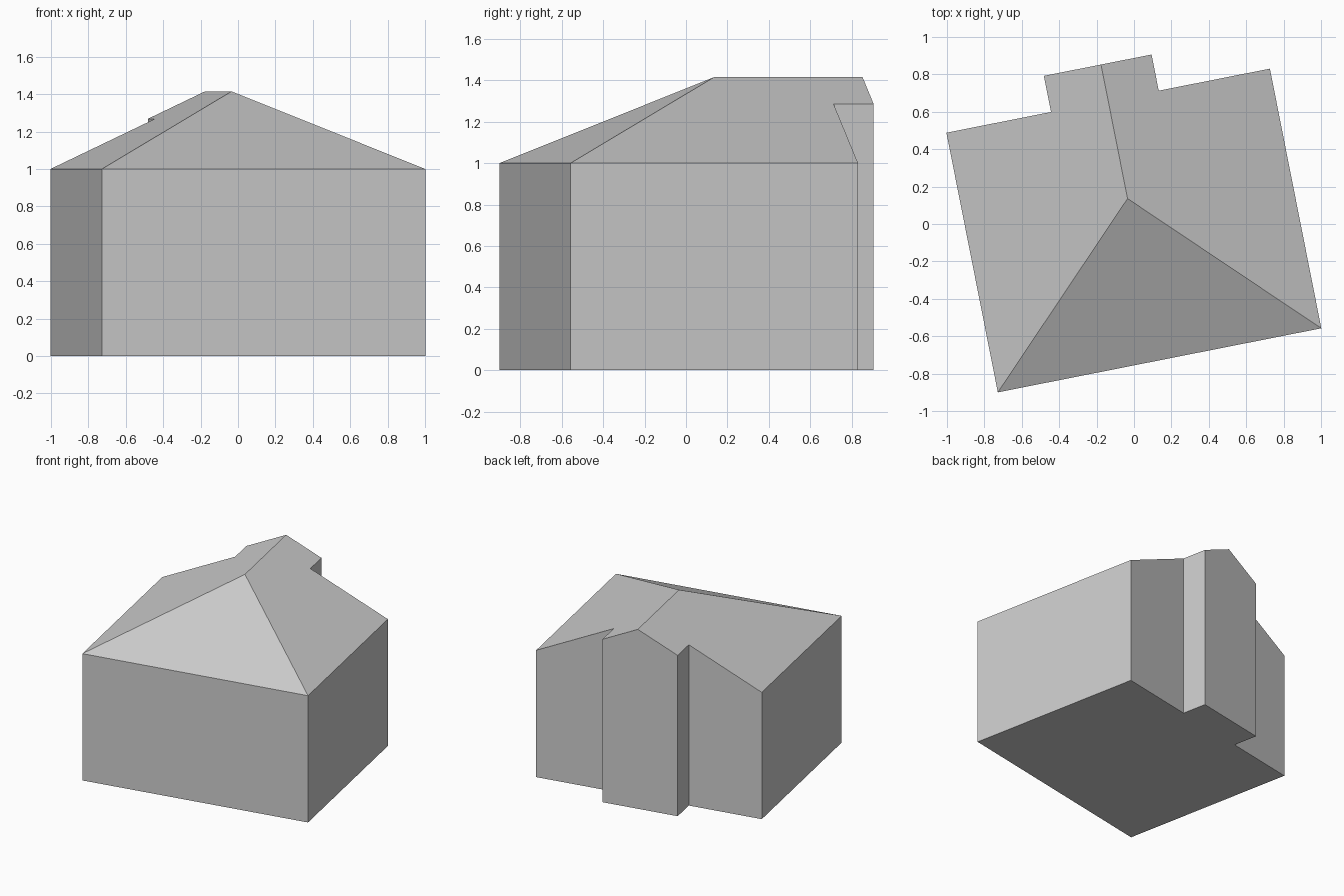
import bpy, bmesh, math
from mathutils import Matrix, Vector

cube = bpy.data.objects.get("Cube")
if cube:
    bpy.data.objects.remove(cube, do_unlink=True)

grey = bpy.data.materials.new("plain grey")
grey.use_nodes = True
colour = (0.6, 0.6, 0.6, 1)
grey.diffuse_color = colour
grey.node_tree.nodes["Principled BSDF"].inputs["Base Color"].default_value = colour

WIDTH, DEPTH, BAY_DEPTH = 1.763, 1.415, 1.612
EAVES, RIDGE = 1.0, 1.415
BAY_LEFT, BAY_RIGHT = 0.57, 1.157
MID = WIDTH / 2
# The house stands turned on its plot
PLACE = Matrix.Translation((-0.728, -0.9, 0)) @ Matrix.Rotation(math.radians(11.2), 4, "Z")


def roof_z(u, v):
    """Height of the hipped roof: one pitch from the front and both sides."""
    return EAVES + (RIDGE - EAVES) * min(u, WIDTH - u, v, MID) / MID


def make(name, faces):
    bm = bmesh.new()
    for face in faces:
        bm.faces.new([bm.verts.new(PLACE @ Vector(p)) for p in face])
    bmesh.ops.remove_doubles(bm, verts=bm.verts, dist=0.0005)
    mesh = bpy.data.meshes.new(name)
    bm.to_mesh(mesh)
    bm.free()
    mesh.materials.append(grey)
    obj = bpy.data.objects.new(name, mesh)
    bpy.context.collection.objects.link(obj)


# Footprint, anticlockwise, with the bay at the back
plan = [(0, 0), (WIDTH, 0), (WIDTH, DEPTH), (BAY_RIGHT, DEPTH), (BAY_RIGHT, BAY_DEPTH),
        (MID, BAY_DEPTH), (BAY_LEFT, BAY_DEPTH), (BAY_LEFT, DEPTH), (0, DEPTH)]
base = [(u, v, 0) for u, v in plan]
top = [(u, v, roof_z(u, v)) for u, v in plan]
peak = (MID, MID, RIDGE)

# Walls rise to meet the roof; the floor closes them
walls = [(base[i - 1], base[i], top[i], top[i - 1]) for i in range(len(plan))]
make("walls", walls)
make("floor", [base[::-1]])

# Front hip and the two side slopes, which run on over the bay
make("roof", [(top[0], top[1], peak),
              top[1:6] + [peak],
              [peak] + top[5:] + top[:1]])
